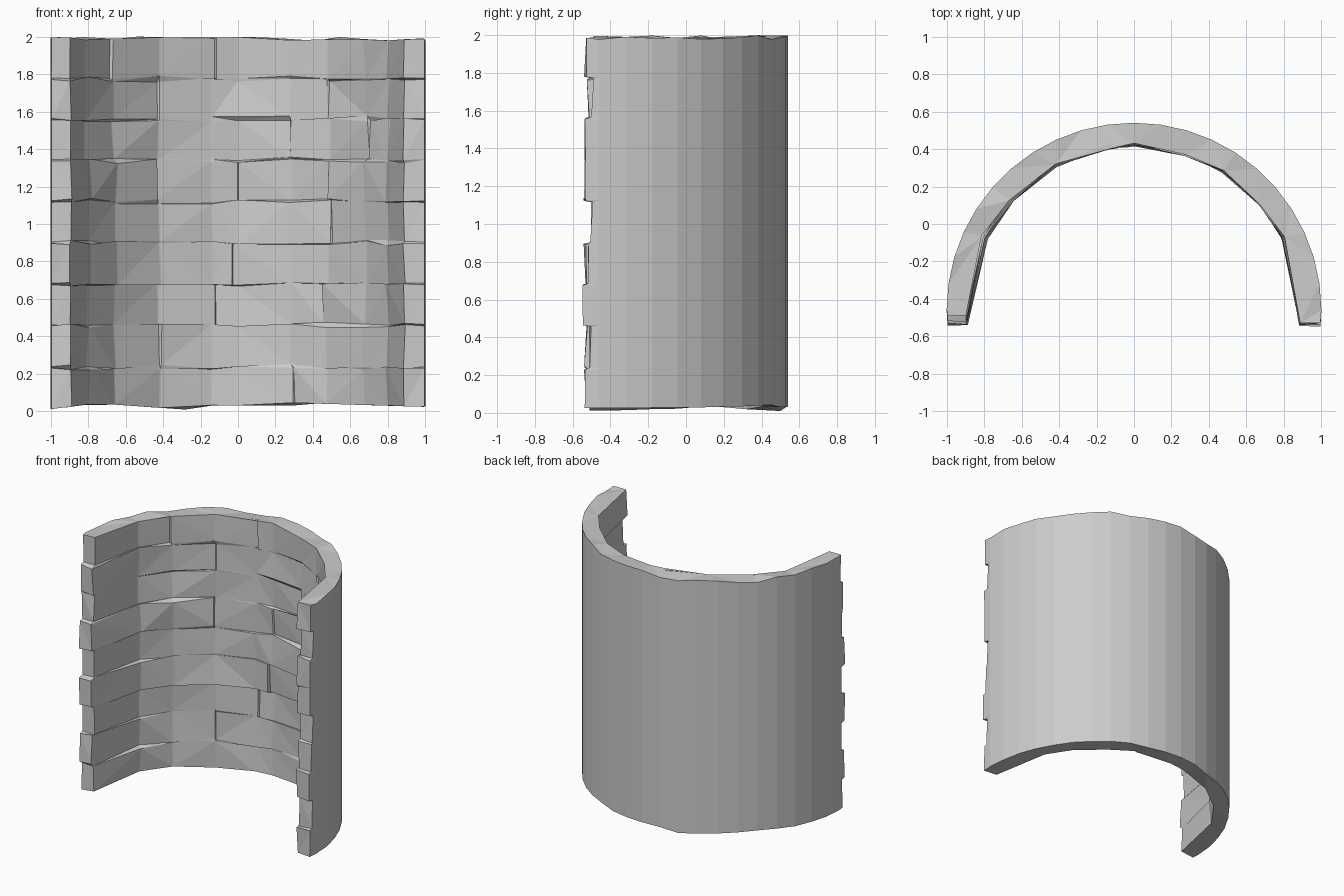
import bpy, bmesh, math, random

if "Cube" in bpy.data.objects:
    bpy.data.objects.remove(bpy.data.objects["Cube"])

random.seed(7)
CY = -0.46          # centre of the arc in y
ROWS = 9
LEVELS = [0.02, 0.235, 0.46, 0.68, 0.90, 1.12, 1.34, 1.56, 1.775, 1.99]
# how far each course sticks out at the two open ends
END_R = [-.535, -.51, -.54, -.515, -.50, -.53, -.535, -.495, -.53]
END_L = [-.505, -.53, -.49, -.535, -.50, -.535, -.50, -.52, -.485]
# x positions of the upright brick joints in each course
JOINTS = [[.30], [-.42], [-.12, .45], [-.03], [-.14, .5], [-.43, 0, .48],
          [.28, .69], [-.42, .48], [-.67, -.12]]
COLS = [.80, .68, .48, .28, .0, -.14, -.42, -.66, -.80]


def bottom_z(x):
    """Uneven lower edge of the wall"""
    if x < -.75:
        return .012 + (x + 1) * .11
    if x < -.16:
        return .04 - (x + .75) * .066
    return .03 if x < .3 else .045 - (x - .3) * .03


def columns(row):
    """Nearest standard column is shifted onto each joint of the course"""
    cols, joints = list(COLS), set()
    for j in JOINTS[row]:
        i = min(range(len(cols)), key=lambda k: abs(COLS[k] - j))
        cols[i] = j
        joints.add(i)
    return cols, joints


def ring(row, top, cols, joints, offsets):
    """One closed cross-section: smooth outer arc, faceted brick inner face"""
    z = LEVELS[row + 1] - .004 if top else LEVELS[row] + .004
    first, last = row == 0 and not top, row == ROWS - 1 and top

    def height(x, wobble):
        if first:
            return bottom_z(x) + random.uniform(0, .004)
        if last:
            return random.uniform(1.975, 2.0)
        return z + random.uniform(-wobble, wobble)

    pts = []
    n = 22
    for i in range(n + 1):
        a = math.pi * i / n
        x = math.cos(a)
        pts.append((x, CY + math.sin(a), height(x, 0)))
    jit = lambda s: random.uniform(-s, s)
    pts.append((-.995, END_L[row] + jit(.008), height(-1, 0)))
    pts.append((-.892 + jit(.008), END_L[row] + jit(.01), height(-.9, .012)))
    inner, brick = [], 0
    for i, x in enumerate(cols):
        r0 = .89 + offsets[brick] + jit(.013)
        if i in joints:
            brick += 1
            r1 = .89 + offsets[brick] + jit(.013)
        else:
            r1 = r0
        a = math.acos(x / .89)
        h = height(x, .014)
        for r, d in ((r0, -.004), (r1, .004)):
            inner.append((r * math.cos(a + d), CY + r * math.sin(a + d), h))
    pts += inner[::-1]
    pts.append((.888 + jit(.008), END_R[row] + jit(.01), height(.9, .012)))
    pts.append((.995, END_R[row] + jit(.008), height(1, 0)))
    return pts


# curved brick wall lofted course by course
bm = bmesh.new()
rings = []
for row in range(ROWS):
    cols, joints = columns(row)
    offsets = [random.uniform(-.012, .012) for _ in range(len(joints) + 1)]
    for top in (False, True):
        rings.append([bm.verts.new(p)
                      for p in ring(row, top, cols, joints, offsets)])
for a, b in zip(rings, rings[1:]):
    for i in range(len(a)):
        j = (i + 1) % len(a)
        bm.faces.new((a[i], a[j], b[j], b[i]))

# uneven top and bottom caps
bm.faces.new(rings[0][::-1])
bm.faces.new(rings[-1])
bmesh.ops.triangulate(bm, faces=bm.faces[:])
bmesh.ops.recalc_face_normals(bm, faces=bm.faces[:])

mesh = bpy.data.meshes.new("curved_brick_wall")
bm.to_mesh(mesh)
bm.free()
wall = bpy.data.objects.new("curved_brick_wall", mesh)
bpy.context.collection.objects.link(wall)
